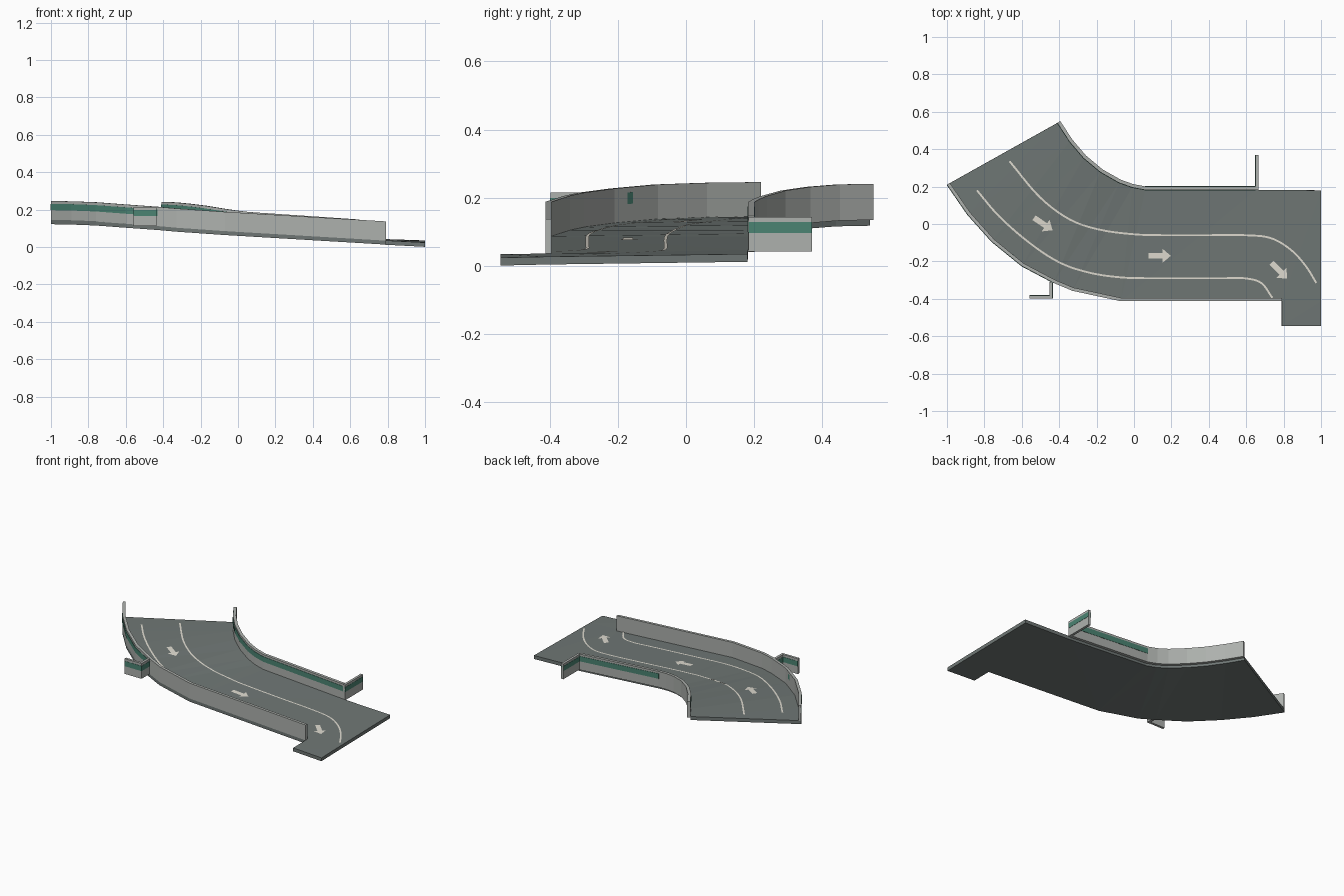
import bpy, bmesh, math
from mathutils import Vector
from mathutils.bvhtree import BVHTree

if "Cube" in bpy.data.objects:
    bpy.data.objects.remove(bpy.data.objects["Cube"])


def material(name, rgb):
    m = bpy.data.materials.new(name)
    m.diffuse_color = (*rgb, 1)
    m.use_nodes = True
    m.node_tree.nodes["Principled BSDF"].inputs["Base Color"].default_value = m.diffuse_color
    return m


ASPHALT = material("asphalt", (0.16, 0.185, 0.178))
CONCRETE = material("concrete", (0.42, 0.44, 0.42))
GREEN = material("green_band", (0.07, 0.23, 0.17))
PAINT = material("paint", (0.75, 0.72, 0.64))


def finish(name, bm, mat):
    me = bpy.data.meshes.new(name)
    bm.to_mesh(me)
    bm.free()
    me.materials.append(mat)
    ob = bpy.data.objects.new(name, me)
    bpy.context.collection.objects.link(ob)
    return ob


def left_normals(pts):
    """Mitred left-hand normals of a path seen from above."""
    out = []
    for i in range(len(pts)):
        ns = []
        for j in (i - 1, i):
            if 0 <= j < len(pts) - 1:
                d = Vector(pts[j + 1][:2]) - Vector(pts[j][:2])
                ns.append(Vector((-d.y, d.x)).normalized())
        n = sum(ns, Vector((0, 0))).normalized()
        out.append(n / n.dot(ns[0]))
    return out


def wall(name, pts, a, b, z0, z1, mat):
    """Sweep a box section: sideways from a to b, height z0 to z1 over the path."""
    bm = bmesh.new()
    rings = []
    for p, n in zip(pts, left_normals(pts)):
        rings.append([bm.verts.new((p[0] + n.x * o, p[1] + n.y * o, p[2] + h))
                      for o, h in ((a, z0), (b, z0), (b, z1), (a, z1))])
    for r, s in zip(rings, rings[1:]):
        for k in range(4):
            bm.faces.new((r[k], r[(k + 1) % 4], s[(k + 1) % 4], s[k]))
    bm.faces.new(rings[0])
    bm.faces.new(rings[-1])
    bmesh.ops.recalc_face_normals(bm, faces=bm.faces)
    return finish(name, bm, mat)


def smooth_path(pts, steps=5):
    """Catmull-Rom curve through the points."""
    p = [Vector(q) for q in pts]
    p = [2 * p[0] - p[1]] + p + [2 * p[-1] - p[-2]]
    out = []
    for i in range(1, len(p) - 2):
        for k in range(steps):
            t = k / steps
            out.append(0.5 * (2 * p[i] + (p[i + 1] - p[i - 1]) * t
                       + (2 * p[i - 1] - 5 * p[i] + 4 * p[i + 1] - p[i + 2]) * t * t
                       + (3 * p[i] - p[i - 1] - 3 * p[i + 1] + p[i + 2]) * t ** 3))
    return out + [p[-2]]


# Road edges, walked downhill
outer = [(-1, .21, .145), (-.89, .05, .143), (-.76, -.095, .138), (-.6, -.225, .126),
         (-.43, -.315, .114), (-.33, -.357, .105), (-.07, -.413, .087), (.79, -.413, .036)]
inner = [(-.41, .54, .141), (-.345, .44, .139), (-.27, .352, .132), (-.18, .277, .121),
         (-.08, .22, .105), (-.01, .195, .095), (.06, .182, .087), (.65, .182, .047)]

# Road slab with the wider tab at the low end
bm = bmesh.new()
o = [bm.verts.new(p) for p in outer + [(1, -.413, .027)]]
n = [bm.verts.new(p) for p in inner + [(1, .18, .035)]]
for i in range(len(o) - 1):
    bm.faces.new((o[i], o[i + 1], n[i + 1], n[i]))
tab = [bm.verts.new((.79, -.545, .035)), bm.verts.new((1, -.545, .024))]
bm.faces.new((tab[0], tab[1], o[-1], o[-2]))
bmesh.ops.triangulate(bm, faces=bm.faces)
tree = BVHTree.FromBMesh(bm)
road = finish("road_slab", bm, ASPHALT)
sol = road.modifiers.new("thickness", 'SOLIDIFY')
sol.thickness = 0.023
sol.offset = -1


def on_road(x, y):
    hit = tree.ray_cast(Vector((x, y, 1)), Vector((0, 0, -1)))[0]
    return (x, y, (hit.z if hit else 0.03) + 0.003)


# Side walls and their green bands
LO, HI = .052, .086
wall("outer_wall", outer, 0, .018, -.002, .101, CONCRETE)
wall("outer_wall_band", outer[:5], -.002, .004, LO, HI, GREEN)
wall("outer_wall_band_end", [(-.668, -.17, .131), (-.648, -.186, .129)], .012, .019, LO, HI, GREEN)
wall("inner_wall", inner, 0, .019, -.006, .1, CONCRETE)
wall("inner_wall_road_band", inner, -.002, .004, LO, HI, GREEN)
wall("inner_wall_back_band", inner[6:], .015, .021, LO, HI, GREEN)

# Return walls standing off the two sides
hook = [(-.443, -.31, .113), (-.443, -.39, .113), (-.56, -.39, .113)]
wall("outer_return_wall", hook, -.008, .008, 0, .102, CONCRETE)
wall("outer_return_band", hook, -.0095, .0095, LO, HI, GREEN)
stub = [(.657, .183, .042), (.657, .37, .042)]
wall("inner_return_wall", stub, -.008, .008, 0, .102, CONCRETE)
wall("inner_return_band", stub, -.0095, .0095, LO + .003, HI + .001, GREEN)


# Painted lane lines
def lane_line(name, pts):
    path = smooth_path(pts)
    bm = bmesh.new()
    rows = [[bm.verts.new(on_road(*(p + d * q))) for d in (-.005, .005)]
            for p, q in zip(path, left_normals(path))]
    for r, s in zip(rows, rows[1:]):
        bm.faces.new((r[0], s[0], s[1], r[1]))
    finish(name, bm, PAINT)


lane_line("upper_lane_line", [
    (-.665, .335), (-.505, .145), (-.345, .025), (-.185, -.03), (0, -.055), (.165, -.06),
    (.38, -.06), (.595, -.06), (.73, -.075), (.835, -.135), (.915, -.22), (.975, -.315)])
lane_line("lower_lane_line", [
    (-.84, .18), (-.72, .04), (-.56, -.1), (-.4, -.205), (-.24, -.26), (-.075, -.285),
    (.085, -.29), (.33, -.29), (.48, -.29), (.59, -.29), (.68, -.315), (.74, -.395)])

# Painted direction arrows
for i, (x, y, deg) in enumerate([(-.485, 0, -34), (.137, -.17, 0), (.777, -.25, -45)]):
    c, s = math.cos(math.radians(deg)), math.sin(math.radians(deg))
    bm = bmesh.new()
    for shape in ([(-.06, -.015), (.015, -.015), (.015, .015), (-.06, .015)],
                  [(.015, -.038), (.06, 0), (.015, .038)]):
        bm.faces.new([bm.verts.new(on_road(x + u * c - v * s, y + u * s + v * c))
                      for u, v in shape])
    finish(f"arrow_{i + 1}", bm, PAINT)
